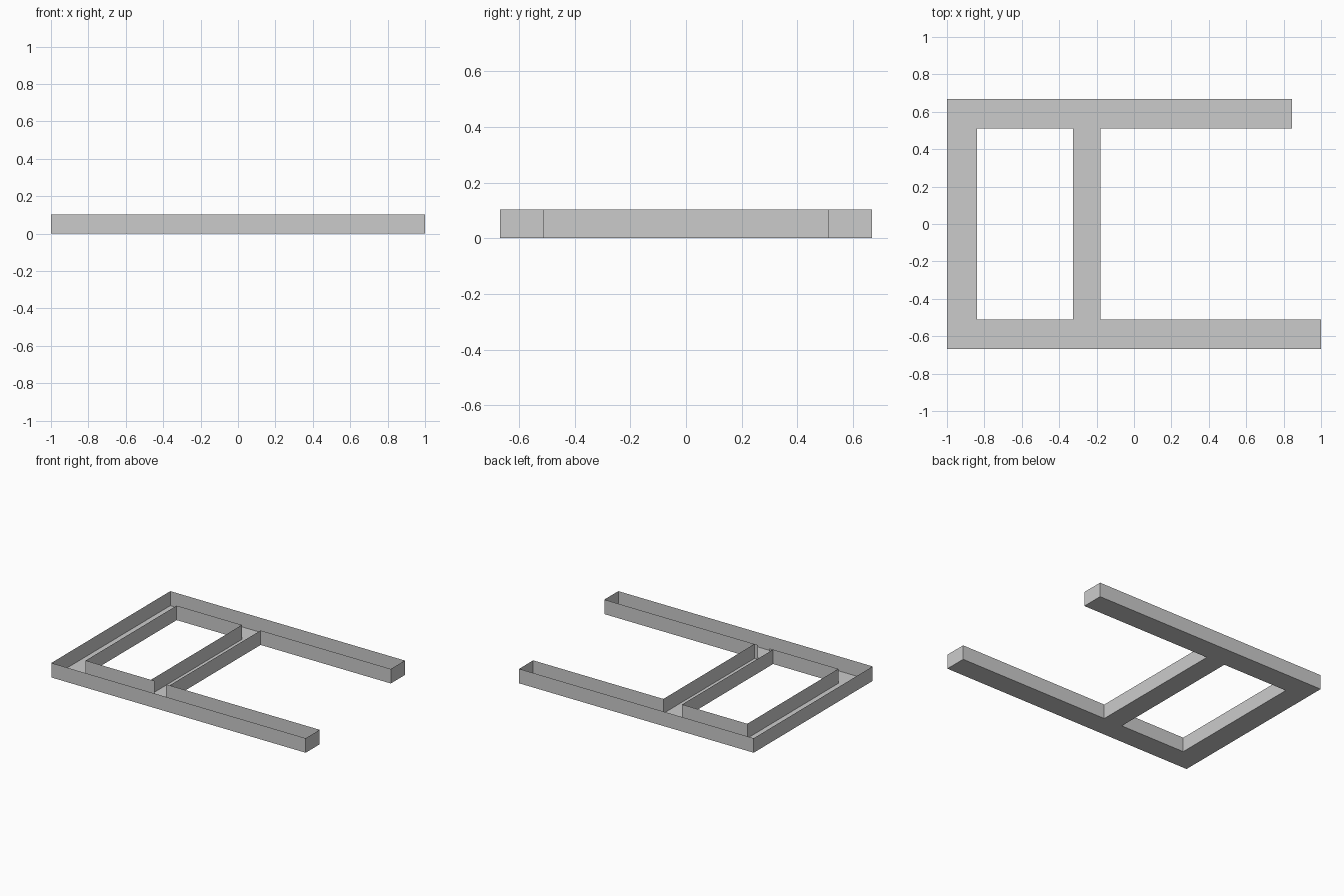
import bpy, bmesh

if "Cube" in bpy.data.objects:
    bpy.data.objects.remove(bpy.data.objects["Cube"])

H = 0.103               # wall height
X0, X1, X2, X3 = -1.0, -0.84, -0.327, -0.18
TOP_END, LOW_END = 0.844, 1.0
YO, YI = 0.668, 0.511   # outer and inner edges of the long rails


def finish(name, bm):
    bmesh.ops.remove_doubles(bm, verts=bm.verts, dist=1e-5)
    mesh = bpy.data.meshes.new(name)
    bm.to_mesh(mesh)
    bm.free()
    obj = bpy.data.objects.new(name, mesh)
    bpy.context.collection.objects.link(obj)
    return obj


def wall(name, path, closed=True):
    """Thin sheet wall standing along a path; faces point right of travel."""
    bm = bmesh.new()
    low = [bm.verts.new((x, y, 0)) for x, y in path]
    high = [bm.verts.new((x, y, H)) for x, y in path]
    n = len(path)
    for i in range(n if closed else n - 1):
        j = (i + 1) % n
        bm.faces.new((low[i], low[j], high[j], high[i]))
    return finish(name, bm)


def floor(name, rects):
    """Flat tray bottom made of adjoining rectangles."""
    bm = bmesh.new()
    for xa, xb, ya, yb in rects:
        bm.faces.new([bm.verts.new((x, y, 0)) for x, y in
                      ((xa, ya), (xa, yb), (xb, yb), (xb, ya))])
    return finish(name, bm)


# Tray floor: two rails, end bar and cross bar
floor("tray_floor", [
    (X0, TOP_END, YI, YO),
    (X0, LOW_END, -YO, -YI),
    (X0, X1, -YI, YI),
    (X2, X3, -YI, YI),
])

# Outer perimeter wall
wall("outer_wall", [
    (X0, -YO), (LOW_END, -YO), (LOW_END, -YI), (X3, -YI),
    (X3, YI), (TOP_END, YI), (TOP_END, YO), (X0, YO),
])

# Wall around the rectangular opening
wall("opening_wall", [(X1, -YI), (X1, YI), (X2, YI), (X2, -YI)])

# Short lips narrowing the cross bar's mouth
wall("left_lip", [(X2, -YI), (-0.30, -YI)], closed=False)
wall("right_lip", [(-0.21, -YI), (X3, -YI)], closed=False)
